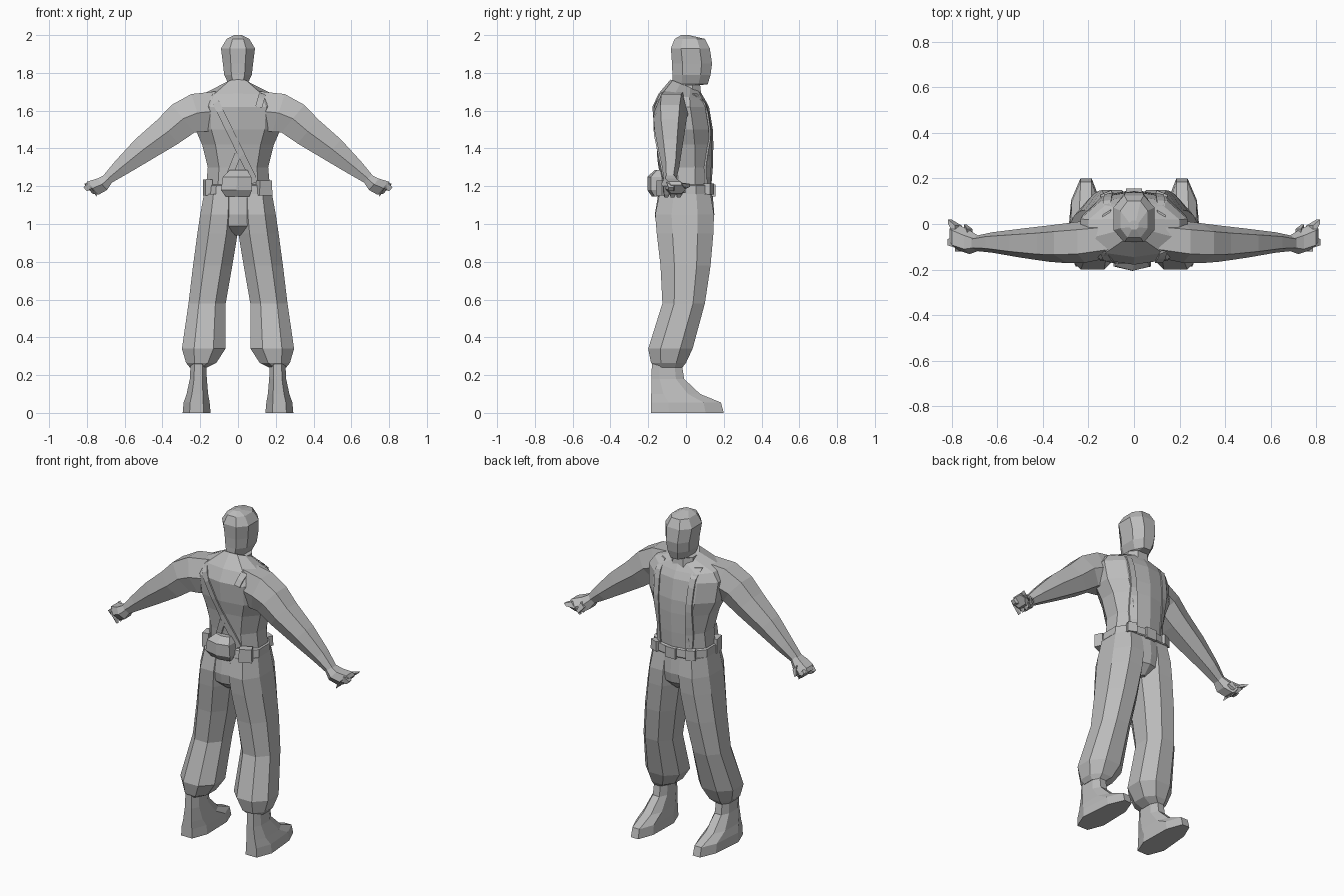
import bpy, bmesh, math
from mathutils import Vector
from mathutils.bvhtree import BVHTree

if "Cube" in bpy.data.objects:
    bpy.data.objects.remove(bpy.data.objects["Cube"])

cloth = bpy.data.materials.new("plain grey")
cloth.diffuse_color = (0.5, 0.5, 0.5, 1)
cloth.use_nodes = True
cloth.node_tree.nodes["Principled BSDF"].inputs["Base Color"].default_value = cloth.diffuse_color


def finish(name, bm, mirror=False):
    bmesh.ops.recalc_face_normals(bm, faces=bm.faces)
    me = bpy.data.meshes.new(name)
    bm.to_mesh(me)
    ob = bpy.data.objects.new(name, me)
    me.materials.append(cloth)
    bpy.context.collection.objects.link(ob)
    if mirror:
        ob.modifiers.new("mirror", "MIRROR").use_mirror_merge = False
    return ob


def oval(c, u, v, n, power=1.0):
    """Closed ring around c; power below 1 makes it squarer."""
    pts = []
    for i in range(n):
        a = 2 * math.pi * (i + 0.5) / n
        p, q = math.cos(a), math.sin(a)
        k = 1 / math.cos(math.pi / n)
        p = max(-1, min(1, math.copysign(abs(p) ** power, p) * k))
        q = max(-1, min(1, math.copysign(abs(q) ** power, q) * k))
        pts.append(Vector(c) + Vector(u) * p + Vector(v) * q)
    return pts


def loft(name, rings, mirror=False):
    bm = bmesh.new()
    loops = [[bm.verts.new(p) for p in r] for r in rings]
    for a, b in zip(loops, loops[1:]):
        n = len(a)
        for i in range(n):
            bm.faces.new((a[i], a[(i + 1) % n], b[(i + 1) % n], b[i]))
    bm.faces.new(loops[0])
    bm.faces.new(loops[-1])
    tree = BVHTree.FromBMesh(bm)
    finish(name, bm, mirror)
    bm.free()
    return tree


def rings_of(rows, n, power=0.85):
    """Level rings given as z, x0, x1, y0, y1."""
    return [oval(((x0 + x1) / 2, (y0 + y1) / 2, z), ((x1 - x0) / 2, 0, 0),
                 (0, (y1 - y0) / 2, 0), n, power) for z, x0, x1, y0, y1 in rows]


def stack(name, rows, n, mirror=False, power=0.85):
    return loft(name, rings_of(rows, n, power), mirror)


def sym(rows):
    return [(z, -w, w, b, f) for z, w, b, f in rows]


# shirt body, with the collar sloping down to the front
shirt = rings_of(sym([
    (1.13, .175, -.14, .135), (1.21, .168, -.13, .135), (1.30, .16, -.138, .142),
    (1.42, .19, -.152, .145), (1.50, .225, -.168, .142), (1.62, .235, -.178, .122),
    (1.69, .2, -.145, .1), (1.765, .07, -.082, .075)]), 10, .97)
for p in shirt[-1]:
    p.z -= .4 * (p.y + .082)
for p in shirt[-2]:
    p.z -= .12 * (p.y + .145)
torso = loft("torso", shirt)
stack("hips", sym([(1.17, .178, -.145, .14), (1.05, .2, -.165, .15),
                   (.99, .14, -.157, .14), (.94, .02, -.1, .09)]), 10, False, .92)

# neck and head
stack("head", sym([
    (1.64, .085, -.1, .085), (1.735, .07, -.078, .075), (1.74, .05, -.073, .115),
    (1.79, .073, -.072, .13), (1.85, .08, -.074, .138), (1.93, .09, -.08, .126),
    (1.98, .06, -.06, .1), (2.0, .02, -.025, .015)]), 8)

# baggy trousers
stack("trouser_leg", [
    (1.16, .0, .18, -.14, .13), (1.05, -.005, .2, -.163, .148),
    (.95, .002, .215, -.155, .145), (.78, .03, .238, -.135, .13),
    (.58, .065, .262, -.125, .1), (.34, .066, .297, -.2, .035),
    (.265, .115, .275, -.185, .0), (.24, .165, .255, -.165, -.02)], 8, True, .93)

# boots, with the toes tapering on the outside
boot = rings_of([
    (.28, .17, .25, -.18, -.025), (.18, .165, .255, -.183, -.01), (.10, .158, .272, -.184, .075),
    (.055, .15, .288, -.185, .185), (0, .145, .293, -.186, .2)], 8, .8)
for ring in boot:
    for p in ring:
        t = max(0, min(1, (p.y - .03) / .16))
        p.x += ((.205 - p.x) * (.42 if p.x > .2 else .15)) * t
loft("boot", boot, True)


def tilted(x, y, z, r, ry, deg, n=6):
    """Ring leaning outward by deg from upright."""
    a = math.radians(deg)
    return oval((x, y, z), Vector((math.sin(a), 0, math.cos(a))) * r, (0, ry, 0), n)


# sleeves from the collar out to the wrists
loft("arm", [tilted(*row) for row in [
    (.09, -.06, 1.60, .105, .085, 0), (.215, -.078, 1.588, .105, .092, 18),
    (.29, -.084, 1.558, .095, .088, 40), (.37, -.086, 1.49, .084, .08, 41),
    (.50, -.084, 1.395, .069, .063, 41), (.62, -.081, 1.298, .046, .045, 41),
    (.695, -.085, 1.235, .028, .033, 41)]], True)

# half closed hands with fingers and thumb
loft("hand", [tilted(*row) for row in [
    (.68, -.085, 1.245, .026, .032, 41), (.72, -.08, 1.21, .04, .052, 41),
    (.768, -.06, 1.19, .046, .056, 41), (.79, -.05, 1.183, .03, .048, 41)]], True)


def finger(name, a, b, r):
    loft(name, [tilted(*a, r, r, 41, 4), tilted(*b, r * .45, r * .45, 41, 4)], True)


for i in range(3):
    y = -.10 + .033 * i
    finger("finger", (.77, y, 1.185), (.75, y - .005, 1.148), .021)
finger("forefinger", (.77, -.03, 1.20), (.808, .01, 1.205), .023)
finger("knuckle", (.77, -.075, 1.20), (.81, -.08, 1.185), .028)
finger("thumb", (.72, -.04, 1.21), (.74, -.01, 1.17), .018)

# belt
stack("belt", sym([(1.155, .175, -.15, .146), (1.16, .181, -.153, .15),
                   (1.205, .178, -.146, .147), (1.21, .165, -.13, .135)]), 10, False, .92)


def box(name, x0, x1, y0, y1, z0, z1, taper=.85, turn=0, mirror=False):
    bm = bmesh.new()
    bmesh.ops.create_cube(bm, size=1)
    mid = Vector(((x0 + x1) / 2, (y0 + y1) / 2, (z0 + z1) / 2))
    for v in bm.verts:
        k = taper if v.co.z > 0 else 1
        x, y = v.co.x * (x1 - x0) * k, v.co.y * (y1 - y0) * k
        c, s = math.cos(turn), math.sin(turn)
        v.co = mid + Vector((x * c - y * s, x * s + y * c, v.co.z * (z1 - z0)))
    finish(name, bm, mirror)
    bm.free()


# belt kit: rear pack, side pouches, buckle
stack("rear_pack", [(1.145, -.065, .06, -.18, -.1), (1.18, -.09, .075, -.205, -.1),
                    (1.25, -.08, .07, -.205, -.1), (1.285, -.045, .05, -.165, -.1)], 6)
box("rear_pouch", .1, .175, -.145, -.095, 1.15, 1.23, .95, .45)
box("hip_pouch", -.18, -.14, -.1, -.03, 1.15, 1.235, .95, .2)
box("front_pouch", .09, .145, .1, .14, 1.155, 1.215, .95, -.4, True)
box("buckle", -.035, .035, .13, .155, 1.145, 1.21, 1)


def strap(name, side, a, b, width=.036, steps=10):
    """Flat band laid on the torso; side -1 is the rear, +1 the chest."""
    a, b = Vector((a[0], 0, a[1])), Vector((b[0], 0, b[1]))
    d = (b - a).normalized()
    w = Vector((-d.z, 0, d.x)) * width / 2
    rows = []
    for i in range(steps + 1):
        row = []
        for s in (-1, 1):
            p = a.lerp(b, i / steps) + w * s
            hit = torso.ray_cast(Vector((p.x, side, p.z)), Vector((0, -side, 0)))[0]
            if hit:
                row.append(hit)
        if len(row) == 2:
            lift = Vector((0, side * .009, 0))
            rows.append([row[0] - lift, row[0] + lift, row[1] + lift, row[1] - lift])
    if len(rows) > 1:
        loft(name, rows)


# shoulder harness
strap("rear_strap", -1, (-.14, 1.69), (.09, 1.22))
strap("rear_strap_short", -1, (.0, 1.37), (-.06, 1.22))
strap("rear_strap_top", -1, (.13, 1.69), (.11, 1.62))
for s in (-1, 1):
    strap("chest_strap", 1, (s * .12, 1.69), (s * .10, 1.2))
